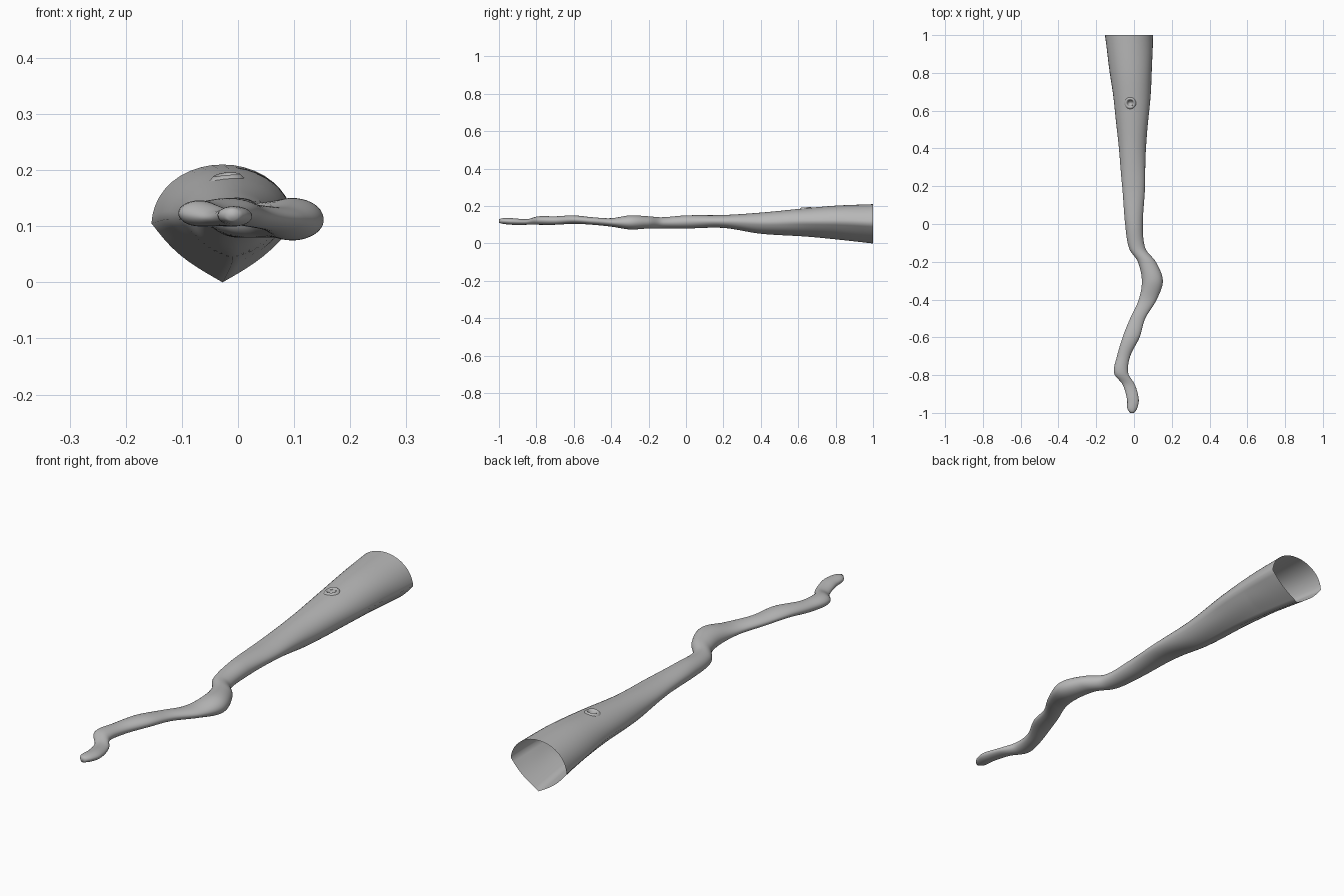
import bpy, bmesh, math

old = bpy.data.objects.get("Cube")
if old:
    bpy.data.objects.remove(old, do_unlink=True)

# One flat grey for everything
bark = bpy.data.materials.new("grey_bark")
bark.use_nodes = True
GREY = (0.48, 0.48, 0.48, 1)
bark.diffuse_color = GREY
bark.node_tree.nodes["Principled BSDF"].inputs["Base Color"].default_value = GREY

# Branch stations: y, left edge, right edge, underside, top
STATIONS = [
    (-1, -.02, 0, .11, .13), (-.98, -.035, .015, .105, .135),
    (-.93, -.037, .025, .1, .135), (-.85, -.06, .005, .1, .13),
    (-.79, -.105, -.03, .1, .145), (-.7, -.09, -.02, .1, .145),
    (-.6, -.06, .03, .105, .15), (-.5, -.02, .06, .1, .14),
    (-.4, .025, .12, .09, .135), (-.3, .042, .153, .075, .15),
    (-.2, .02, .115, .08, .145), (-.13, -.026, .06, .08, .14),
    (0, -.047, .047, .08, .15), (.2, -.063, .058, .083, .152),
    (.4, -.08, .063, .052, .165), (.64, -.105, .085, .037, .188),
    (.8, -.127, .095, .022, .202), (1, -.155, .1, 0, .21)]
RINGS, SIDES = 200, 40
KNOT_X, KNOT_Y, KNOT_R = -.02, .64, .024


def tangent(i, k):
    lo, hi = STATIONS[max(i - 1, 0)], STATIONS[min(i + 1, len(STATIONS) - 1)]
    return (hi[k] - lo[k]) / (hi[0] - lo[0])


def section(y):
    """Smoothly interpolated edges of the branch at y."""
    i = 0
    while i < len(STATIONS) - 2 and STATIONS[i + 1][0] < y:
        i += 1
    a, b = STATIONS[i], STATIONS[i + 1]
    h = b[0] - a[0]
    t = (y - a[0]) / h
    ease = t * t * (3 - 2 * t)
    return [a[k] + (b[k] - a[k]) * ease
            + h * t * (1 - t) * ((1 - t) * tangent(i, k) - t * tangent(i + 1, k))
            for k in range(1, 5)]


def surface_point(y, angle):
    left, right, low, top = section(y)
    c, s = math.cos(angle), math.sin(angle)
    # The thick end narrows to a keel underneath
    keel = .7 * min(max((y - .2) / .6, 0), 1) if s < 0 else 0
    scale = 1 + keel * (1 / (abs(c) + abs(s)) - 1)
    # Gentle lengthwise lumps
    scale *= 1 + .015 * math.sin(3 * angle + 9 * y) * math.sin(14 * y) * (1 - abs(s))
    return ((left + right) / 2 + (right - left) / 2 * c * scale, y,
            (low + top) / 2 + (top - low) / 2 * s * scale)


def finish(bm, name):
    mesh = bpy.data.meshes.new(name)
    bm.to_mesh(mesh)
    bm.free()
    obj = bpy.data.objects.new(name, mesh)
    bpy.context.collection.objects.link(obj)
    mesh.materials.append(bark)
    for poly in mesh.polygons:
        poly.use_smooth = True
    return obj


def bridge(bm, first, second):
    n = len(first)
    for j in range(n):
        k = (j + 1) % n
        bm.faces.new((first[j], first[k], second[k], second[j]))


# Hollow branch, closed at the thin tip and open at the thick end
bm = bmesh.new()
rings = []
for i in range(RINGS + 1):
    y = -1 + 2 * i / RINGS
    rings.append([bm.verts.new(surface_point(y, math.tau * j / SIDES))
                  for j in range(SIDES)])
for first, second in zip(rings, rings[1:]):
    bridge(bm, first, second)
bm.faces.new(list(reversed(rings[0])))
bmesh.ops.recalc_face_normals(bm, faces=bm.faces)

# Opening beneath the knot hole
inside = []
for f in bm.faces:
    p = f.calc_center_median()
    if p.z > .12 and math.hypot(p.x - KNOT_X, p.y - KNOT_Y) < KNOT_R * .8:
        inside.append(f)
bmesh.ops.delete(bm, geom=inside, context='FACES')
finish(bm, "branch")

# Knot hole: a low raised rim around a shallow bowl
bm = bmesh.new()
profile = [(1.6, -.008), (1.2, .002), (1, .006), (.8, .004),
           (.65, -.006), (.4, -.016), (.1, -.02)]
loops = []
for radius, height in profile:
    loop = []
    for j in range(20):
        a = math.tau * j / 20
        x = KNOT_X + KNOT_R * radius * math.cos(a)
        y = KNOT_Y + KNOT_R * radius * math.sin(a)
        left, right, low, top = section(y)
        u = (x - (left + right) / 2) / ((right - left) / 2)
        z = (low + top) / 2 + (top - low) / 2 * math.sqrt(1 - u * u)
        loop.append(bm.verts.new((x, y, z + height)))
    loops.append(loop)
for first, second in zip(loops, loops[1:]):
    bridge(bm, first, second)
bm.faces.new(loops[-1])
finish(bm, "knot_hole")
